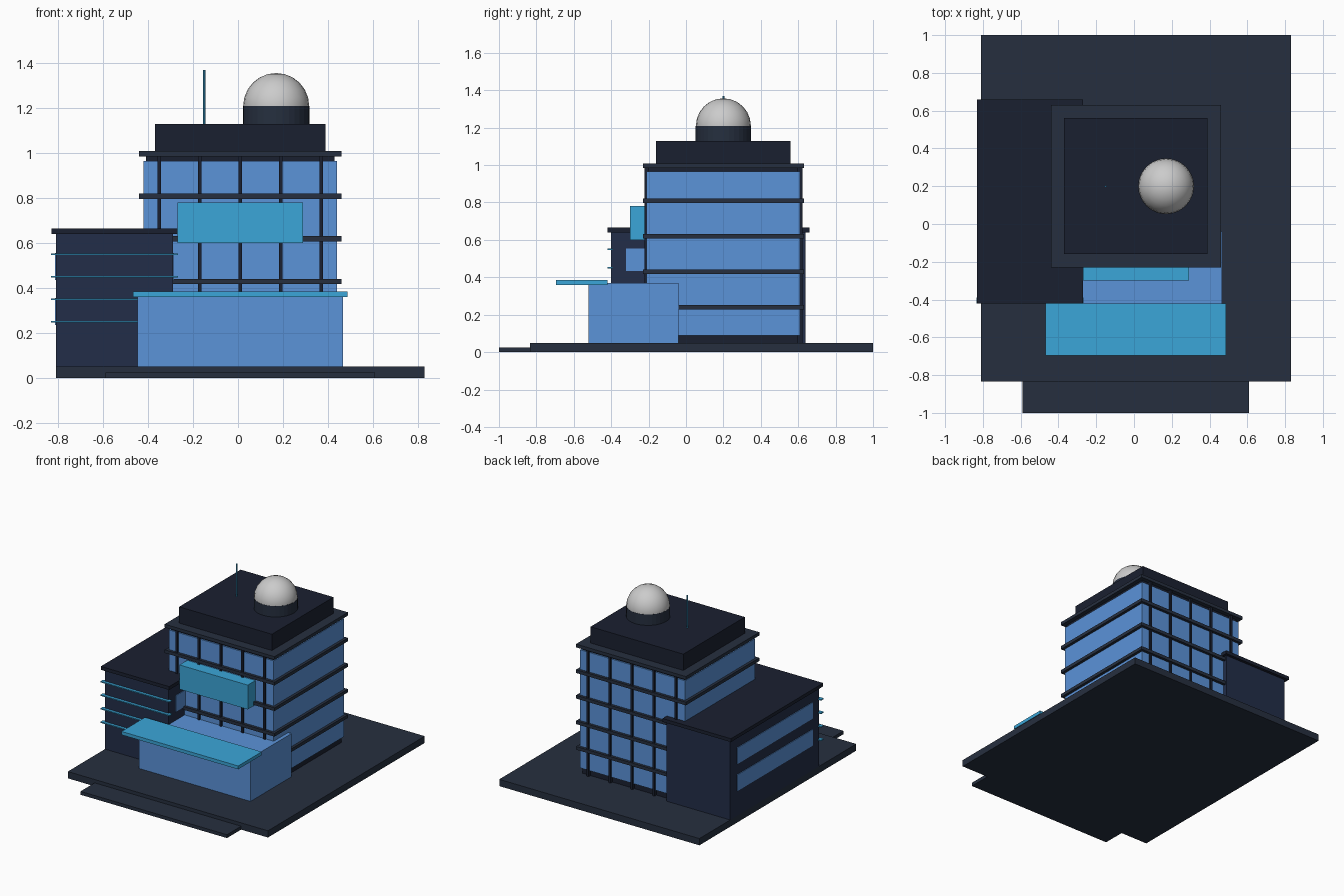
import bpy
import math

if "Cube" in bpy.data.objects:
    bpy.data.objects.remove(bpy.data.objects["Cube"])


def material(name, hex_code):
    rgb = [int(hex_code[i:i + 2], 16) / 255 for i in (0, 2, 4)]
    lin = [c / 12.92 if c <= 0.04045 else ((c + 0.055) / 1.055) ** 2.4 for c in rgb]
    m = bpy.data.materials.new(name)
    m.diffuse_color = (*lin, 1)
    m.use_nodes = True
    m.node_tree.nodes["Principled BSDF"].inputs["Base Color"].default_value = m.diffuse_color
    return m


SLATE = material("slate", "262f3f")
NAVY = material("navy", "222d48")
DARK = material("dark", "1a2030")
GLASS = material("glass", "5b93d9")
CYAN = material("cyan", "3ba6d8")


def finish(name, mat):
    ob = bpy.context.object
    ob.name = name
    if mat:
        ob.data.materials.append(mat)
    return ob


def box(name, x, y, z, mat):
    """Box from (min, max) pairs on each axis."""
    centre = [(a + b) / 2 for a, b in (x, y, z)]
    bpy.ops.mesh.primitive_cube_add(size=1, location=centre)
    ob = finish(name, mat)
    ob.scale = [b - a for a, b in (x, y, z)]
    bpy.ops.object.transform_apply(location=False, rotation=False, scale=True)
    return ob


def cylinder(name, x, y, z, r, sides, mat):
    bpy.ops.mesh.primitive_cylinder_add(vertices=sides, radius=r, depth=z[1] - z[0],
                                        location=(x, y, sum(z) / 2))
    return finish(name, mat)


def around(c, half):
    return (c - half, c + half)


CX, CY = 0.01, 0.20   # tower centre

# Ground slab and entrance step
box("ground_slab", around(CX, 0.82), (-0.835, 1.0), (0, 0.05), SLATE)
box("entrance_step", around(CX, 0.60), (-1.0, -0.80), (0, 0.025), SLATE)

# Tower core, glazing, floor bands and mullions
box("tower_core", around(CX, 0.42), around(CY, 0.40), (0.05, 1.0), DARK)
box("tower_glass", around(CX, 0.43), around(CY, 0.41), (0.09, 0.965), GLASS)
for i in range(1, 6):
    box(f"floor_band_{i}", around(CX, 0.45), around(CY, 0.43),
        around(0.05 + 0.1895 * i, 0.012), SLATE)
for side, label in ((-1, "front"), (1, "back")):
    for i in range(5):
        box(f"{label}_mullion_{i + 1}", around(CX + 0.18 * (i - 2), 0.008),
            around(CY + side * 0.41, 0.012), (0.05, 1.0), DARK)

# Projecting bay on the front
box("front_bay", around(CX, 0.28), (-0.30, -0.20), (0.60, 0.78), CYAN)

# Penthouse, observatory and antenna
box("penthouse", around(CX, 0.38), around(CY, 0.36), (1.0, 1.13), DARK)
cylinder("dome_drum", 0.17, CY, (1.13, 1.21), 0.148, 32, SLATE)
bpy.ops.mesh.primitive_uv_sphere_add(segments=24, ring_count=12, radius=0.147,
                                     location=(0.17, CY, 1.21))
finish("dome", None)
bpy.ops.object.shade_smooth_by_angle(angle=math.radians(30))
cylinder("antenna", -0.15, CY, (1.13, 1.37), 0.005, 8, CYAN)

# Side wing with roof, ribbon windows and sunshade fins
WX, WY = -0.55, 0.12
box("wing", around(WX, 0.26), around(WY, 0.52), (0.05, 0.64), NAVY)
box("wing_roof", around(WX, 0.28), around(WY, 0.54), (0.64, 0.665), DARK)
for i, z in enumerate((0.295, 0.495)):
    box(f"wing_window_{i + 1}", around(WX, 0.265), around(WY, 0.44), around(z, 0.06), GLASS)
for i in range(4):
    box(f"sunshade_fin_{i + 1}", around(WX, 0.283), (-0.42, -0.39),
        around(0.25 + 0.1 * i, 0.004), CYAN)

# Entrance lobby and canopy
box("lobby", around(CX, 0.457), (-0.52, -0.04), (0.05, 0.37), GLASS)
box("entrance_canopy", around(CX, 0.478), (-0.695, -0.42), (0.36, 0.385), CYAN)
